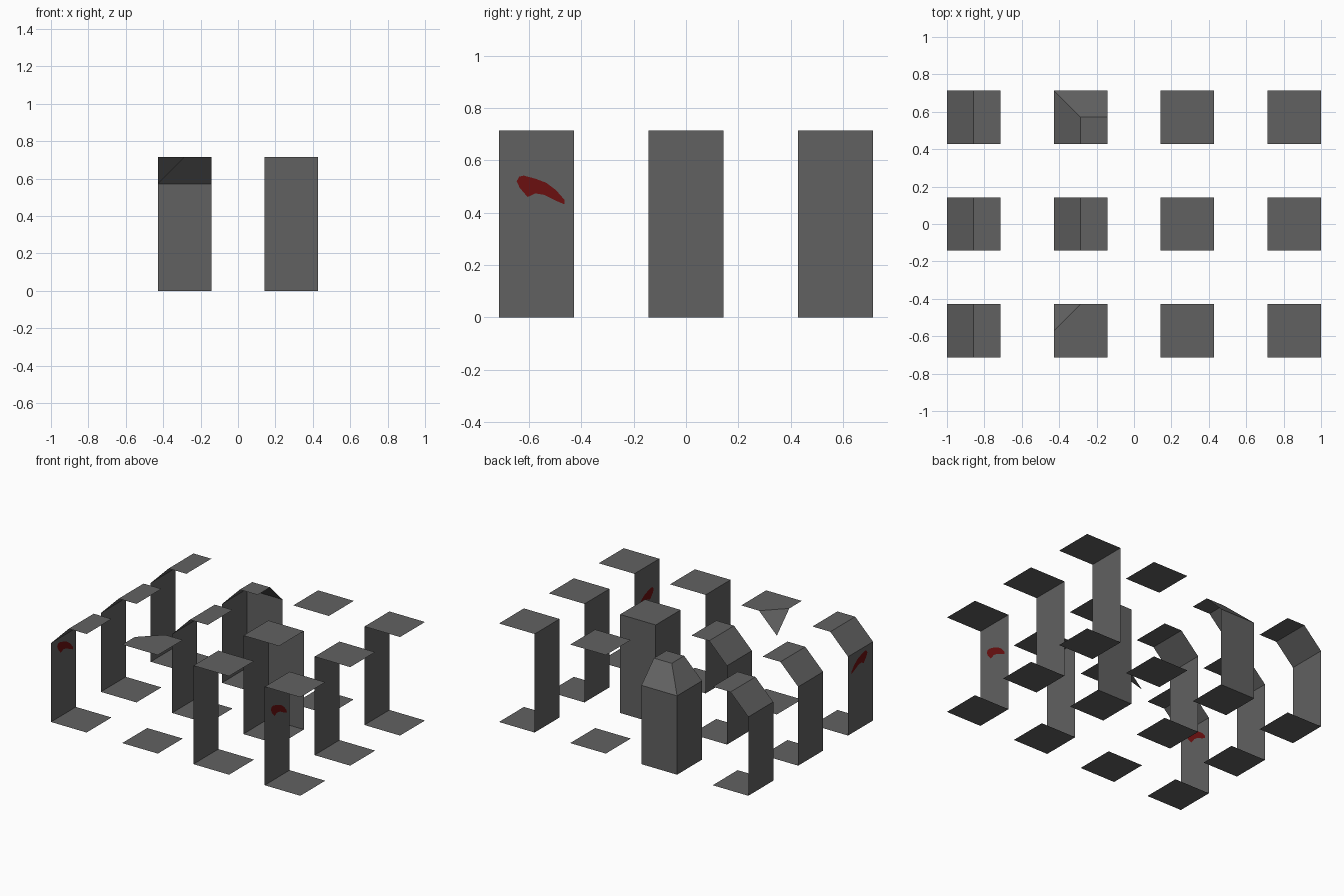
import bpy

if "Cube" in bpy.data.objects:
    bpy.data.objects.remove(bpy.data.objects["Cube"])

U = 2 / 14            # grid unit; every cell is 2 x 2 x 5 units
H, S = 5, 4           # full height and height where the bevel starts


def material(name, rgb):
    m = bpy.data.materials.new(name)
    m.diffuse_color = (*rgb, 1)
    m.use_nodes = True
    m.node_tree.nodes["Principled BSDF"].inputs["Base Color"].default_value = m.diffuse_color
    return m


GREY = material("dark_grey", (0.12, 0.12, 0.12))
RED = material("dark_red", (0.145, 0.005, 0.005))


def sheet(name, faces, mat, origin=(0, 0, 0), scale=U):
    """Object made of flat faces, sharing corners that coincide."""
    verts, index, polys = [], {}, []
    for face in faces:
        poly = []
        for p in face:
            if p not in index:
                index[p] = len(verts)
                verts.append([origin[i] + p[i] * scale for i in range(3)])
            poly.append(index[p])
        polys.append(poly)
    me = bpy.data.meshes.new(name)
    me.from_pydata(verts, [], polys)
    me.materials.append(mat)
    ob = bpy.data.objects.new(name, me)
    bpy.context.collection.objects.link(ob)
    return ob


# Face groups, in cell units (x, y, z)
def floor():
    return [[(0, 0, 0), (0, 2, 0), (2, 2, 0), (2, 0, 0)]]


def flat_top(x0=0, y1=2):
    return [[(x0, 0, H), (2, 0, H), (2, y1, H), (x0, y1, H)]]


def left_wall(h):
    return [[(0, 0, 0), (0, 0, h), (0, 2, h), (0, 2, 0)]]


def back_wall(h):
    return [[(0, 2, 0), (0, 2, h), (2, 2, h), (2, 2, 0)]]


# Cell types
plain = floor() + flat_top()
walled = plain + left_wall(H)
corner = walled + back_wall(H)
bevelled = (floor() + left_wall(S) + flat_top(x0=1)
            + [[(0, 0, S), (1, 0, H), (1, 2, H), (0, 2, S)]])
hipped = (floor() + left_wall(S) + back_wall(S) + flat_top(x0=1, y1=1)
          + [[(0, 0, S), (1, 0, H), (1, 1, H), (0, 2, S)],
             [(0, 2, S), (1, 1, H), (2, 1, H), (2, 2, S)]])
dipped = (floor()
          + [[(0, 0, H), (2, 0, H), (2, 2, H), (1, 2, H), (0, 1, H)],
             [(0, 1, H), (1, 2, H), (0, 2, S)]])

# Layout: rows from front to back, columns from left to right
layout = [
    [("bevelled", bevelled), ("dipped", dipped), ("walled", walled), ("walled", walled)],
    [("bevelled", bevelled), ("bevelled", bevelled), ("corner", corner), ("walled", walled)],
    [("bevelled", bevelled), ("hipped", hipped), ("plain", plain), ("walled", walled)],
]
for r, row in enumerate(layout):
    for c, (kind, faces) in enumerate(row):
        sheet(f"{kind}_block_{r + 1}_{c + 1}", faces, GREY,
              ((4 * c - 7) * U, (4 * r - 5) * U, 0))

# Red paint mark on two front-row walls, visible from both sides
mark = [(-.647, .52), (-.637, .538), (-.62, .542), (-.575, .53), (-.535, .515),
        (-.497, .487), (-.465, .45), (-.464, .432), (-.50, .447), (-.54, .468),
        (-.575, .474), (-.605, .46), (-.635, .495)]
for side, x in (("left", -1.0), ("right", 5 * U)):
    faces = [[(x + 0.002, y, z) for y, z in reversed(mark)],
             [(x - 0.002, y, z) for y, z in mark]]
    sheet(f"paint_mark_{side}", faces, RED, scale=1)
